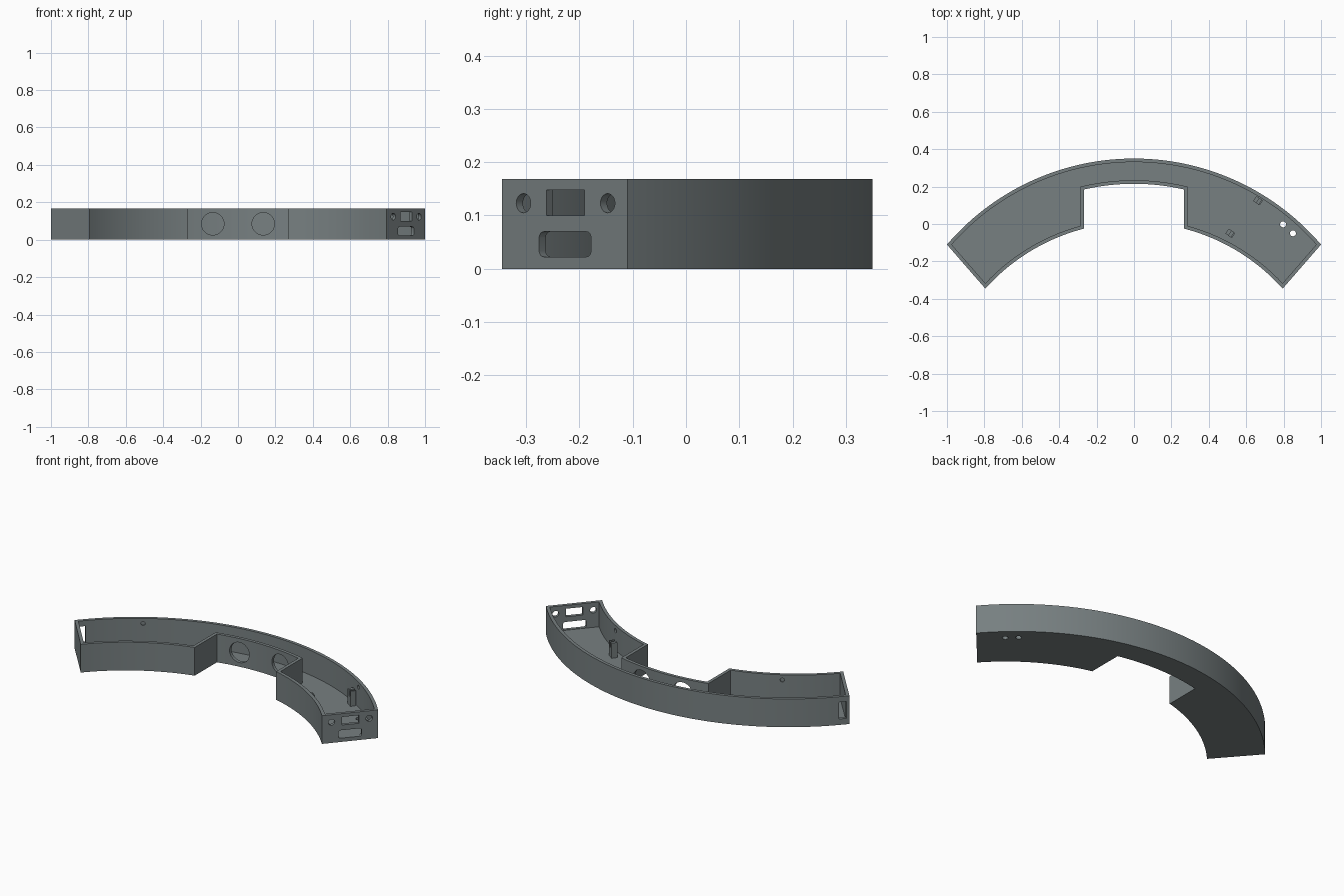
import bpy, bmesh, math
from mathutils import Matrix, Vector

if "Cube" in bpy.data.objects:
    bpy.data.objects.remove(bpy.data.objects["Cube"])

H, WALL, FLOOR = 0.168, 0.019, 0.02
CY, R_OUT, R_NOTCH = -0.967, 1.317, 1.182      # outer arc and notch arc
CY_IN, R_IN = -1.0586, 1.068                   # front arc
NOTCH_X, END_X = 0.268, 0.795

mat = bpy.data.materials.new("slate grey")
mat.diffuse_color = (0.185, 0.215, 0.22, 1)
mat.use_nodes = True
mat.node_tree.nodes["Principled BSDF"].inputs["Base Color"].default_value = mat.diffuse_color


def arc(cy, r, x0, x1, n):
    a0, a1 = math.asin(x0 / r), math.asin(x1 / r)
    return [Vector((r * math.sin(a0 + (a1 - a0) * i / n),
                    cy + r * math.cos(a0 + (a1 - a0) * i / n))) for i in range(n + 1)]


def offset(pts, t):
    """Mitred inward offset of a clockwise outline."""
    out = []
    for i, p in enumerate(pts):
        a = (p - pts[i - 1]).normalized()
        b = (pts[(i + 1) % len(pts)] - p).normalized()
        na, nb = Vector((a.y, -a.x)), Vector((b.y, -b.x))
        out.append(p + (na + nb) * t / (1 + na.dot(nb)))
    return out


def make_object(name, bm):
    bmesh.ops.recalc_face_normals(bm, faces=bm.faces[:])
    me = bpy.data.meshes.new(name)
    bm.to_mesh(me)
    bm.free()
    me.materials.append(mat)
    ob = bpy.data.objects.new(name, me)
    bpy.context.collection.objects.link(ob)
    return ob


def frame(origin, x, y):
    """Matrix with given local x and y directions."""
    x, y = Vector(x).normalized(), Vector(y).normalized()
    m = Matrix((x, y, x.cross(y))).transposed().to_4x4()
    m.translation = origin
    return m


def add_box(bm, m, sx, sy, sz, rounding=0):
    vs = bmesh.ops.create_cube(bm, size=1, matrix=m @ Matrix.Diagonal((sx, sy, sz, 1)))["verts"]
    if rounding:
        axis = m.col[2].to_3d()
        es = {e for v in vs for e in v.link_edges
              if abs((e.verts[0].co - e.verts[1].co).normalized().dot(axis)) > 0.9}
        bmesh.ops.bevel(bm, geom=list(es), offset=rounding, segments=4,
                        affect='EDGES', profile=0.5)


def add_cylinder(bm, m, r, depth, n=32):
    bmesh.ops.create_cone(bm, cap_ends=True, segments=n, radius1=r, radius2=r,
                          depth=depth, matrix=m)


def cut(ob, bm):
    cutter = make_object("cutter", bm)
    cutter.hide_render = True
    mod = ob.modifiers.new("cut", 'BOOLEAN')
    mod.operation, mod.solver, mod.object = 'DIFFERENCE', 'EXACT', cutter
    bpy.context.view_layer.objects.active = ob
    bpy.ops.object.modifier_apply(modifier=mod.name)
    bpy.data.objects.remove(cutter)


# Curved tray: outline with notch, floor and wall
outline = arc(CY, R_OUT, -1, 1, 72)
outline += arc(CY_IN, R_IN, END_X, NOTCH_X, 24)
outline += arc(CY, R_NOTCH, NOTCH_X, -NOTCH_X, 20)
outline += arc(CY_IN, R_IN, -NOTCH_X, -END_X, 24)
inner = offset(outline, WALL)

bm = bmesh.new()
loops = [[bm.verts.new((p.x, p.y, z)) for p in pts]
         for pts, z in ((outline, 0), (outline, H), (inner, H), (inner, FLOOR))]
bm.faces.new(loops[0])
bm.faces.new(loops[3])
for a, b in zip(loops, loops[1:]):
    for i in range(len(a)):
        bm.faces.new((a[i - 1], a[i], b[i], b[i - 1]))
tray = make_object("curved_tray", bm)

cuts = bmesh.new()
up = (0, 0, 1)

# Ports in the right end wall
corner, tip = outline[73], outline[72]
along = (tip - corner).normalized()


def end_frame(y, z):
    p = corner + along * ((y - corner.y) / along.y)
    return frame((p.x, p.y, z), (along.x, along.y, 0), up)


for y in (-0.305, -0.147):
    add_cylinder(cuts, end_frame(y, 0.123), 0.018, 0.07)
add_box(cuts, end_frame(-0.226, 0.124), 0.095, 0.048, 0.07)
add_box(cuts, end_frame(-0.227, 0.046), 0.129, 0.047, 0.07, 0.011)

# Round openings in the notch wall
for x in (-0.135, 0.135):
    add_cylinder(cuts, frame((x, 0.215, 0.085), (1, 0, 0), up), 0.06, 0.1, 48)

# Floor holes
for x, y in ((0.797, -0.002), (0.85, -0.05)):
    add_cylinder(cuts, Matrix.Translation((x, y, 0.01)), 0.016, 0.06, 24)

# Cable slot in the outer wall by the left end
t = math.radians(47.8)
add_box(cuts, frame((-1.308 * math.sin(t), CY + 1.308 * math.cos(t), 0.085),
                    (math.cos(t), math.sin(t), 0), up), 0.04, 0.1, 0.05)

# Small locating dimples inside the walls
for s in (-1, 1):
    for x, cy, r in ((0.71, CY, R_OUT - WALL), (0.55, CY_IN, R_IN + WALL)):
        y = math.sqrt(r * r - x * x)
        add_cylinder(cuts, frame((s * x, cy + y, 0.137), (y, -s * x, 0), up), 0.012, 0.016, 16)
cut(tray, cuts)

# Slotted posts standing on the floor
posts = []
for i, (x, y) in enumerate(((0.515, -0.05), (0.663, 0.125))):
    m = Matrix.Translation((x, y, 0)) @ Matrix.Rotation(math.radians(-35), 4, 'Z')
    bm = bmesh.new()
    add_box(bm, m @ Matrix.Translation((0, 0, 0.064)), 0.042, 0.032, 0.092)
    post = make_object("post_%d" % (i + 1), bm)
    bm = bmesh.new()
    add_box(bm, m @ Matrix.Translation((0.006, 0, 0.1)), 0.014, 0.06, 0.05)
    cut(post, bm)

# Smooth the curves, keep the edges crisp
bpy.ops.object.select_all(action='DESELECT')
tray.select_set(True)
bpy.context.view_layer.objects.active = tray
bpy.ops.object.shade_smooth_by_angle(angle=math.radians(30))
